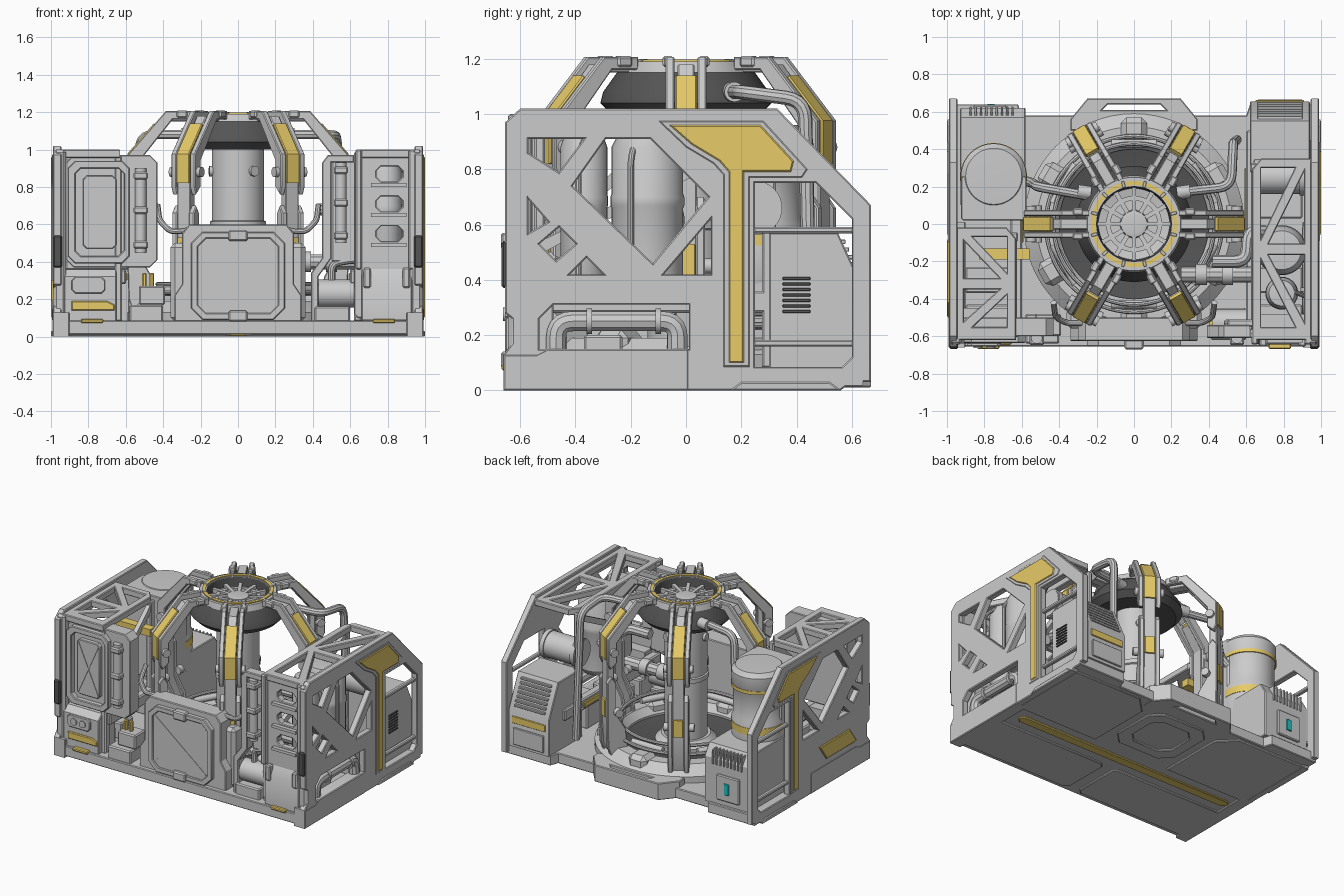
import bpy, bmesh, math
from mathutils import Vector, Matrix

if "Cube" in bpy.data.objects:
    bpy.data.objects.remove(bpy.data.objects["Cube"])

def mat(name, col):
    m = bpy.data.materials.new(name)
    m.diffuse_color = (*col, 1)
    m.use_nodes = True
    m.node_tree.nodes["Principled BSDF"].inputs["Base Color"].default_value = m.diffuse_color
    return m
YEL, DARK, TEAL = mat("yellow", (.8, .6, .14)), mat("dark", (.09, .09, .09)), mat("teal", (.02, .55, .55))

def add(name, me, m=None, rot=0, M=None):
    if M: me.transform(M)
    if rot: me.transform(Matrix.Rotation(math.radians(rot), 4, 'Z'))
    me.shade_smooth()
    me.set_sharp_from_angle(angle=math.radians(32))
    me.materials.clear()
    if m: me.materials.append(m)
    ob = bpy.data.objects.new(name, me)
    bpy.context.collection.objects.link(ob)
    return ob

def add_bm(name, bm, *a, **k):
    bmesh.ops.remove_doubles(bm, verts=bm.verts, dist=1e-5)
    bmesh.ops.recalc_face_normals(bm, faces=bm.faces)
    me = bpy.data.meshes.new(name)
    bm.to_mesh(me); bm.free()
    return add(name, me, *a, **k)

def curve_mesh(cu):
    ob = bpy.data.objects.new("tmp", cu)
    bpy.context.collection.objects.link(ob)
    dg = bpy.context.evaluated_depsgraph_get()
    me = bpy.data.meshes.new_from_object(ob.evaluated_get(dg))
    bpy.data.objects.remove(ob)
    bm = bmesh.new(); bm.from_mesh(me)
    return bm

def prism(name, ax, outline, lo, hi, holes=(), m=None, rot=0, bev=.005):
    """Extruded profile with holes; ax is the extrusion axis."""
    bev = min(bev, (hi - lo) * .3)
    cu = bpy.data.curves.new(name, 'CURVE')
    cu.dimensions, cu.fill_mode = '2D', 'BOTH'
    for loop in [outline, *holes]:
        sp = cu.splines.new('POLY'); sp.points.add(len(loop) - 1)
        for p, (u, v) in zip(sp.points, loop): p.co = (u, v, 0, 1)
        sp.use_cyclic_u = True
    cu.extrude, cu.bevel_depth, cu.offset, cu.bevel_resolution = (hi - lo) / 2 - bev, bev, -bev, 0
    c = (lo + hi) / 2
    M = {'x': ((0, 0, 1, c), (1, 0, 0, 0), (0, 1, 0, 0), (0, 0, 0, 1)),
         'y': ((1, 0, 0, 0), (0, 0, -1, c), (0, 1, 0, 0), (0, 0, 0, 1)),
         'z': ((1, 0, 0, 0), (0, 1, 0, 0), (0, 0, 1, c), (0, 0, 0, 1))}[ax]
    return add_bm(name, curve_mesh(cu), m, rot, Matrix(M))

def rect(a, b, c, d, k=0):
    """Rectangle u a..b, v c..d with chamfer k."""
    if not k: return [(a, c), (b, c), (b, d), (a, d)]
    return [(a+k, c), (b-k, c), (b, c+k), (b, d-k), (b-k, d), (a+k, d), (a, d-k), (a, c+k)]

def box(name, x, y, z, m=None, rot=0, bev=.008):
    bm = bmesh.new()
    s = [x[1]-x[0], y[1]-y[0], z[1]-z[0]]
    bmesh.ops.create_cube(bm, size=1, matrix=Matrix.Translation((sum(x)/2, sum(y)/2, sum(z)/2)) @ Matrix.Diagonal((*s, 1)))
    bmesh.ops.bevel(bm, geom=bm.edges[:], offset=min(bev, min(s)*.25), segments=1, affect='EDGES')
    return add_bm(name, bm, m, rot)

def between(p, q):
    p, q = Vector(p), Vector(q)
    return Matrix.Translation((p+q)/2) @ (q-p).to_track_quat('Z', 'Y').to_matrix().to_4x4(), (q-p).length

def bar(name, p, q, w, h, m=None, rot=0):
    M, L = between(p, q)
    bm = bmesh.new()
    bmesh.ops.create_cube(bm, size=1, matrix=M @ Matrix.Diagonal((w, h, L, 1)))
    return add_bm(name, bm, m, rot)

def cyl(name, p, q, r, m=None, n=32, rot=0):
    M, L = between(p, q)
    bm = bmesh.new()
    bmesh.ops.create_cone(bm, cap_ends=True, segments=n, radius1=r, radius2=r, depth=L, matrix=M)
    return add_bm(name, bm, m, rot)

def lathe(name, prof, m=None, n=64, c=(0, 0), closed=True):
    bm = bmesh.new()
    vs = [bm.verts.new((r, 0, z)) for r, z in prof]
    es = [bm.edges.new(e) for e in zip(vs, vs[1:])]
    if closed: es.append(bm.edges.new((vs[-1], vs[0])))
    bmesh.ops.spin(bm, geom=vs + es, axis=(0, 0, 1), cent=(0, 0, 0), angle=math.tau, steps=n)
    return add_bm(name, bm, m, M=Matrix.Translation((*c, 0)))

def pipe(name, pts, r, fillet=.06, m=None):
    P = [Vector(p) for p in pts]
    out = [P[0]]
    for a, b, c in zip(P, P[1:], P[2:]):
        s, e = b + (a-b).normalized()*fillet, b + (c-b).normalized()*fillet
        out += [s*(1-t)**2 + b*2*t*(1-t) + e*t*t for t in (0, .2, .4, .6, .8, 1)]
    out.append(P[-1])
    cu = bpy.data.curves.new(name, 'CURVE'); cu.dimensions = '3D'
    sp = cu.splines.new('POLY'); sp.points.add(len(out)-1)
    for p, v in zip(sp.points, out): p.co = (*v, 1)
    cu.bevel_depth, cu.bevel_resolution, cu.use_fill_caps = r, 3, True
    return add_bm(name, curve_mesh(cu), m)

# base slab, rear step and underside plates
prism("base_slab", 'z', [(-.99, -.655), (.99, -.655), (.99, .64), (.62, .64), (.6, .58), (-.6, .58), (-.62, .64), (-.99, .64)], .012, .085)
prism("rear_step", 'z', [(-.34, .5), (.34, .5), (.34, .56), (.25, .67), (-.25, .67), (-.34, .56)], .01, .13, [[(-.17, .61), (.17, .61), (.14, .64), (-.14, .64)]])
for s in (-1, 1):
    prism("belly_plate_rear", 'z', [(s*.3, -.03), (s*.95, -.03), (s*.95, .56), (s*.42, .56), (s*.3, .44)], 0, .03)
    prism("belly_plate_front", 'z', rect(min(s*.04, s*.95), max(s*.04, s*.95), -.62, -.24, .03), 0, .03)
prism("belly_hatch", 'z', rect(-.24, .24, .04, .5, .08), 0, .03, [rect(-.16, .16, .12, .42, .06)])
prism("belly_stripe", 'z', rect(-.9, .85, -.17, -.1, .03), .002, .03, m=YEL)

# truss side panels with T marking
profile = [(-.66, 0), (.56, 0), (.6, .03), (.67, .03), (.67, .67), (.33, 1.02), (-.6, 1.02), (-.655, .97), (-.655, .28), (-.63, .26), (-.63, .17), (-.66, .13)]
windows = [[(-.57, .91), (-.37, .91), (-.46, .79), (-.57, .86)], [(-.29, .91), (-.13, .91), (.08, .7), (-.12, .46), (-.41, .74)],
           [(.09, .62), (.09, .42), (-.08, .42)], [(-.57, .69), (-.57, .57), (-.5, .61)],
           [(-.53, .53), (-.46, .59), (-.4, .53), (-.47, .47)], [(-.36, .48), (-.3, .42), (-.42, .42)],
           [(.25, .75), (.47, .75), (.6, .62), (.6, .12), (.55, .07), (.25, .07)]]
slot = [(-.53, .15), (-.53, .26), (-.48, .31), (.01, .31), (.01, .15)]
tee = [(-.06, .96), (.27, .96), (.39, .83), (.38, .79), (.21, .79), (.21, .1), (.155, .1), (.155, .79), (.12, .83), (.02, .89)]
tee_rim = [(-.1, .975), (.28, .975), (.44, .8), (.42, .77), (.23, .77), (.23, .085), (.135, .085), (.135, .78), (.1, .82), (0, .88)]
for s, side in ((-1, "left"), (1, "right")):
    X = lambda a, b: sorted((s*a, s*b))
    prism(side + "_panel", 'x', profile, *X(.945, .99), windows + ([slot] if s > 0 else []))
    prism(side + "_tee_rim", 'x', tee_rim, *X(.98, .994))
    prism(side + "_tee_mark", 'x', tee, *X(.98, 1), m=YEL)
    for z in (.58, .17): box(side + "_window_bar", X(.95, .98), (.24, .61), (z-.012, z+.012))
    prism(side + "_foot", 'x', [(-.66, 0), (.01, 0), (.01, .15), (-.5, .15), (-.54, .13), (-.66, .13)], *X(.9, .992))
    prism(side + "_sill", 'x', [(.16, .0), (.56, .0), (.52, .03), (.2, .03)], *X(.97, 1))
    box(side + "_corner_post", X(.92, .985), (-.645, -.58), (.05, 1.0), bev=.015)
    box(side + "_corner_cap", X(.94, .988), (-.668, -.63), (.37, .54), DARK)
    # roof truss and inner frame
    y1 = .35 if s > 0 else -.02
    h = (y1 + .62) / 2
    ym = -.62 + h
    holes = [[(s*.68, -.55), (s*.68, ym-.06), (s*.86, -.55)], [(s*.91, -.52), (s*.91, ym-.03), (s*.72, ym-.03)],
             [(s*.68, ym+.06), (s*.68, y1-.05), (s*.86, y1-.05)], [(s*.91, ym+.03), (s*.91, y1-.07), (s*.72, ym+.03)]]
    prism(side + "_roof_truss", 'z', [(s*.63, -.62), (s*.96, -.62), (s*.96, y1), (s*.68, y1), (s*.63, y1-.06)], .955, 1.0, holes)
    for y in (-.58, y1-.05): box(side + "_inner_post", X(.62, .66), (y-.025, y+.025), (.08, .97))
    bar(side + "_inner_brace", (s*.64, -.56, .5), (s*.64, y1-.06, .93), .03, .04)
    box(side + "_inner_rail", X(.6, .66), (-.58, .5), (.28, .36))
    box(side + "_inner_stripe", X(.59, .61), (-.1, .3), (.3, .34), YEL)
    for y in (-.5, -.3, .1): box(side + "_floor_unit", X(.66, .9), (y-.07, y+.07), (.08, .3 if y > 0 else .2))
prism("left_stripe", 'x', [(-.5, .19), (-.16, .19), (-.08, .3), (-.42, .3)], -1, -.98, m=YEL)

# pipe in the right slot, tanks behind the right truss
pipe("slot_pipe", [(.935, -.47, .1), (.935, -.47, .25), (.935, -.03, .25), (.935, -.03, .1)], .038)
for y in (-.35, -.1): cyl("slot_pipe_clamp", (.935, y-.01, .25), (.935, y+.01, .25), .046)
for y, r in ((-.14, .13), (-.37, .085)):
    lathe("gas_tank", [(0, .36), (r*.8, .36), (r, .4), (r, .66), (r*1.03, .67), (r*1.03, .7), (r, .71), (r, .88), (r*.8, .93), (0, .94)], c=(.79, y), n=32, closed=False)
for y in (-.2, -.39): pipe("tank_line", [(.925, y, .35), (.925, y, .85), (.85, y+.03, .92)], .012, .04)

# central well: floor, ring, rails, core column
lathe("well_floor", [(0, .08), (.42, .08), (.42, .13), (.3, .105), (0, .105)], DARK, closed=False)
lathe("well_ring", [(.4, .07), (.4, .14), (.44, .19), (.52, .19), (.59, .13), (.59, .07)])
for r, z in ((.47, .235), (.43, .28)):
    lathe("well_rail", [(r+.012*math.cos(a*math.pi/4), z+.012*math.sin(a*math.pi/4)) for a in range(8)])
lathe("core_column", [(0, .1), (.2, .1), (.2, .14), (.16, .18), (.14, .18), (.14, .58), (.15, .585), (.15, .615), (.14, .62), (.14, 1.03), (0, 1.03)], closed=False)
for a in (-54, 66, 186): cyl("core_port", (.12, 0, .885), (.155, 0, .885), .028, n=20, rot=a)

# dark dome, rotor and dashed ring
lathe("dome", [(.13, 1.0), (.27, 1.0), (.31, 1.04), (.3, 1.08), (.225, 1.185), (.2, 1.185), (.19, 1.12), (.13, 1.1)], DARK)
lathe("rotor_hub", [(0, 1.08), (.2, 1.09), (.2, 1.125), (.15, 1.115), (.15, 1.14), (.125, 1.14), (.125, 1.11), (.075, 1.11), (.07, 1.15), (.05, 1.155), (0, 1.15)], closed=False)
lathe("crown_ring", [(.2, 1.15), (.2, 1.19), (.25, 1.19), (.26, 1.15)])
lathe("crown_mark", [(.208, 1.18), (.208, 1.197), (.23, 1.197), (.23, 1.18)], YEL)
for i in range(12):
    box("crown_gap", (.203, .236), (-.008, .008), (1.18, 1.2), rot=i*30+15, bev=.002)
    bar("rotor_blade", (.065, 0, 1.13), (.205, 0, 1.135), .024, .03, rot=i*30)

# six cage ribs
rib = [(.44, .08), (.53, .08), (.57, .2), (.58, .4), (.58, .97), (.46, 1.11), (.43, 1.1), (.53, .95), (.53, .42), (.47, .3)]
rail_top = [(.525, .8), (.57, .76), (.588, .8), (.588, .975), (.385, 1.207), (.24, 1.207), (.24, 1.16), (.35, 1.16), (.525, .94)]
rail_low = [(.43, .08), (.54, .08), (.585, .2), (.59, .36), (.59, .66), (.56, .7), (.53, .66), (.53, .44), (.46, .32)]
for a in range(0, 360, 60):
    prism("cage_rib", 'y', rib, -.04, .04, rot=a)
    prism("rib_upper_mark", 'y', [(.57, .82), (.592, .82), (.592, .977), (.45, 1.14), (.435, 1.125), (.57, .97)], -.04, .04, m=YEL, rot=a)
    prism("rib_lower_mark", 'y', rect(.57, .593, .41, .53), -.035, .035, m=YEL, rot=a)
    prism("rib_tie", 'y', [(.24, 1.15), (.24, 1.18), (.39, 1.18), (.43, 1.13), (.41, 1.11), (.37, 1.15)], -.03, .03, rot=a)
    for t in (-1, 1):
        prism("rib_upper_rail", 'y', rail_top, t*.058-.016, t*.058+.016, rot=a)
        prism("rib_lower_rail", 'y', rail_low, t*.052-.016, t*.052+.016, rot=a)
        box("crown_claw", (.27, .33), sorted((t*.045, t*.085)), (1.17, 1.21), rot=a)
        cyl("rib_pivot", (.55, t*.06, .88), (.55, t*.095, .88), .028, n=12, rot=a)
        cyl("rib_foot_pivot", (.52, t*.06, .45), (.52, t*.1, .45), .028, n=12, rot=a)
    box("ring_block", (.41, .57), (-.07, .07), (.1, .22), rot=a+30, bev=.03)
    cyl("ring_damper", (.43, -.12, .24), (.43, .12, .24), .022, n=16, rot=a+30)

# front hatch
prism("hatch_frame", 'y', [(-.34, .08), (.34, .08), (.34, .22), (.3, .28), (.3, .55), (.26, .6), (-.26, .6), (-.3, .55), (-.3, .28), (-.34, .22)], -.625, -.5)
prism("hatch_rim", 'y', rect(-.25, .25, .09, .56, .06), -.655, -.6, [rect(-.215, .215, .125, .525, .045)])
prism("hatch_door", 'y', rect(-.22, .22, .12, .53, .045), -.645, -.6)
for s in (-1, 1):
    bar("hatch_crease", (-.2, -.646, .325-s*.16), (.2, -.646, .325+s*.16), .004, .006)
    box("hatch_latch", (-.05, .05), (-.67, -.61), (.325+s*.215-.03, .325+s*.215+.03))
    pipe("hatch_arm", [(s*.24, -.53, .57), (s*.36, -.53, .56), (s*.42, -.5, .62), (s*.43, -.42, .7)], .016, .03)
    box("hatch_pylon", sorted((s*.27, s*.36)), (-.56, -.45), (.08, .5), bev=.025)

# left front door and locker
prism("locker_body", 'y', rect(-.92, -.43, .37, .97, .04), -.6, -.5)
prism("locker_rim", 'y', rect(-.91, -.58, .39, .94, .04), -.635, -.58, [rect(-.87, -.61, .43, .9, .03)])
prism("locker_door", 'y', rect(-.83, -.65, .47, .86, .02), -.63, -.58)
for s in (-1, 1): bar("locker_crease", (-.82, -.63, .665-s*.18), (-.66, -.63, .665+s*.18), .008, .01)
prism("console_front", 'x', [(-.64, .08), (-.45, .08), (-.45, .36), (-.6, .36), (-.64, .32)], -.93, -.65)
prism("dial_plate", 'y', rect(-.89, -.71, .23, .32, .02), -.655, -.63)
for x in (-.835, -.765): cyl("dial", (x, -.663, .275), (x, -.64, .275), .024, n=20)
prism("console_mark", 'y', [(-.89, .14), (-.66, .14), (-.66, .17), (-.7, .19), (-.89, .19)], -.65, -.63, m=YEL)
box("tool_box", (-.58, -.4), (-.64, -.48), (.04, .17))
box("tool_box_top", (-.53, -.39), (-.6, -.48), (.17, .27))
for x in (-.5, -.46): box("tool_mark", (x-.012, x+.012), (-.56, -.53), (.26, .34), YEL)
for x in (-.78, .78): box("front_tow_lug", (x-.06, x+.06), (-.668, -.62), (.072, .095), YEL)

# right front ladder panel
steps = [rect(.74, .88, z, z+.08, .025) for z in (.51, .67, .83)]
prism("ladder_panel", 'y', rect(.62, .96, .1, 1.0, .02), -.61, -.56, steps)
for z in (.49, .65, .81): bar("ladder_step", (.71, -.62, z), (.9, -.62, z), .035, .02)
for x in (.645, .93): box("ladder_upright", (x-.018, x+.018), (-.645, -.58), (.36, 1.0))
prism("ladder_locker", 'x', [(-.645, .09), (-.48, .09), (-.48, .38), (-.6, .38), (-.645, .3)], .66, .93)
for x in (.69, .9): box("locker_hinge", (x-.02, x+.02), (-.655, -.61), (.26, .37))
prism("side_frame", 'y', [(.39, .06), (.43, .06), (.43, .32), (.5, .42), (.5, .93), (.62, .93), (.62, .97), (.48, .97), (.45, .93), (.45, .42), (.39, .34)], -.61, -.54)
box("side_frame_back", (.5, .64), (-.55, -.51), (.4, .95))
for x, z0, z1 in ((-.52, .45, .9), (.55, .5, .93)):
    cyl("canister", (x, -.61, z0), (x, -.61, z1), .03, n=24)
    for z in (z0+.04, (z0+z1)/2, z1-.04): box("canister_clamp", (x-.038, x+.038), (-.648, -.56), (z-.02, z+.02))
cyl("front_tank", (.42, -.53, .23), (.62, -.53, .23), .075)
cyl("front_tank_cap", (.405, -.53, .23), (.43, -.53, .23), .035, YEL)
box("front_tank_stand", (.41, .6), (-.62, -.45), (.05, .16))
pipe("front_tank_pipe", [(.5, -.53, .28), (.5, -.53, .39), (.6, -.53, .41), (.64, -.53, .41)], .02, .04)

# left rear tank and console
lathe("rear_tank", [(0, .36), (.16, .36), (.175, .4), (.175, .6), (.165, .62), (.165, .82), (.175, .84), (.175, .93), (.15, .96), (0, .965)], c=(-.75, .255), n=48, closed=False)
for z, w in ((.55, .025), (.83, .012)): lathe("tank_band", [(.17, z-w), (.178, z-w), (.178, z+w), (.17, z+w)], YEL, c=(-.75, .255), n=48)
prism("tank_back", 'z', rect(-.925, -.575, .02, .255, .01), .36, .955)
prism("rear_console_left", 'x', [(.1, .08), (.62, .08), (.62, .4), (.57, .48), (.1, .48)], -.93, -.58)
for i in range(9): box("console_fin", (-.88+i*.028, -.868+i*.028), (.53, .628), (.36, .465), bev=.003)
box("screen_frame", (-.86, -.68), (.61, .635), (.12, .3))
box("screen", (-.785, -.745), (.63, .642), (.17, .25), TEAL)
bar("left_cross_beam", (-.83, -.16, .8), (-.56, -.16, .8), .06, .05, YEL)

# right rear console with grille and horizontal tank
prism("rear_console_right", 'x', [(.3, .08), (.655, .08), (.655, .34), (.55, .57), (.3, .57)], .62, .94)
for i in range(7):
    t = (i + 1.2) / 8.4
    box("grille_slat", (.66, .9), (.658-.105*t-.012, .658-.105*t+.01), (.34+.23*t-.008, .34+.23*t+.008), bev=.003)
    box("side_vent", (.935, .948), (.35, .45), (.28+i*.02, .29+i*.02), DARK, bev=.002)
box("rear_console_mark", (.65, .91), (.65, .662), (.25, .3), YEL)
box("rear_console_plate", (.66, .9), (.65, .665), (.1, .22))
cyl("cross_tank", (.64, .25, .66), (.92, .25, .66), .09)
for x in (.66, .9): cyl("cross_tank_band", (x-.015, .25, .66), (x+.015, .25, .66), .098)

# service pipes
pipe("dome_pipe_right", [(.24, .17, 1.08), (.52, .2, 1.08), (.53, .43, 1.05), (.55, .45, .15)], .026, .07)
pipe("dome_pipe_left", [(-.24, .15, 1.08), (-.52, .2, 1.08), (-.54, .22, .8), (-.62, .24, .75)], .026, .07)
for s in (-1, 1): cyl("dome_flange", (s*.23, .165, 1.08), (s*.3, .175, 1.08), .036, n=24)
pipe("coolant_pipe", [(.25, -.27, .4), (.66, -.27, .4)], .042)
pipe("feed_pipe", [(.42, -.2, .68), (.6, -.2, .68), (.61, -.04, .66), (.7, -.04, .6)], .034, .06)
for x in (.36, .5): cyl("coolant_collar", (x-.03, -.27, .4), (x+.03, -.27, .4), .055)
